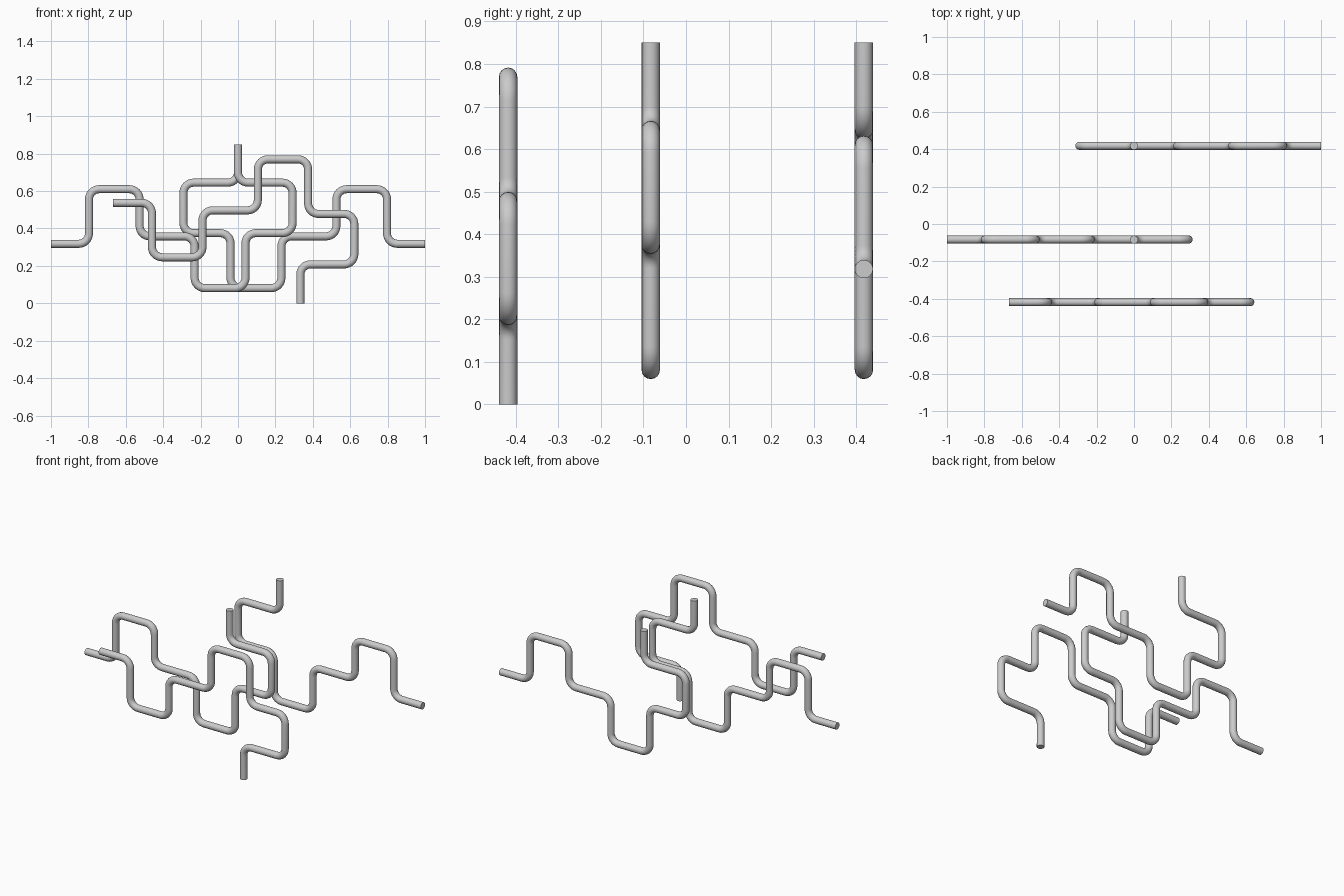
import bpy, math
from mathutils import Vector

if "Cube" in bpy.data.objects:
    bpy.data.objects.remove(bpy.data.objects["Cube"])

RADIUS = 0.0215   # tube radius
BEND = 0.055      # centre-line bend radius
STEPS = 8         # points per bend


def rounded(path):
    """Replace each right-angle corner with a quarter arc."""
    pts = [Vector(p) for p in path]
    out = [pts[0]]
    for a, b, c in zip(pts, pts[1:], pts[2:]):
        u, v = (a - b).normalized(), (c - b).normalized()
        centre = b + (u + v) * BEND
        for i in range(STEPS + 1):
            t = math.pi / 2 * i / STEPS
            out.append(centre - v * BEND * math.cos(t) - u * BEND * math.sin(t))
    return out + [pts[-1]]


def pipe(name, path, y, flip=1):
    pts = rounded(path)
    curve = bpy.data.curves.new(name, 'CURVE')
    curve.dimensions = '3D'
    curve.bevel_depth = RADIUS
    curve.bevel_resolution = 6
    curve.use_fill_caps = True
    spline = curve.splines.new('POLY')
    spline.points.add(len(pts) - 1)
    for sp, p in zip(spline.points, pts):
        sp.co = (p.x * flip, y, p.y, 1)
    obj = bpy.data.objects.new(name, curve)
    bpy.context.collection.objects.link(obj)
    bpy.ops.object.select_all(action='DESELECT')
    obj.select_set(True)
    bpy.context.view_layer.objects.active = obj
    bpy.ops.object.convert(target='MESH')
    bpy.ops.object.shade_smooth_by_angle(angle=math.radians(40))


# Front pipe (x, z)
front = [(-0.667, 0.537), (-0.46, 0.537), (-0.46, 0.246), (-0.19, 0.246),
         (-0.19, 0.497), (0.106, 0.497), (0.106, 0.77), (0.375, 0.77),
         (0.375, 0.478), (0.622, 0.478), (0.622, 0.208), (0.333, 0.208),
         (0.333, 0)]
# Middle pipe; the back pipe is its mirror image
side = [(-1, 0.318), (-0.797, 0.318), (-0.797, 0.61), (-0.526, 0.61),
        (-0.526, 0.358), (-0.232, 0.358), (-0.232, 0.081), (0.04, 0.081),
        (0.04, 0.375), (0.292, 0.375), (0.292, 0.645), (0, 0.645), (0, 0.85)]

pipe("front_pipe", front, -0.418)
pipe("middle_pipe", side, -0.083)
pipe("back_pipe", side, 0.418, flip=-1)
